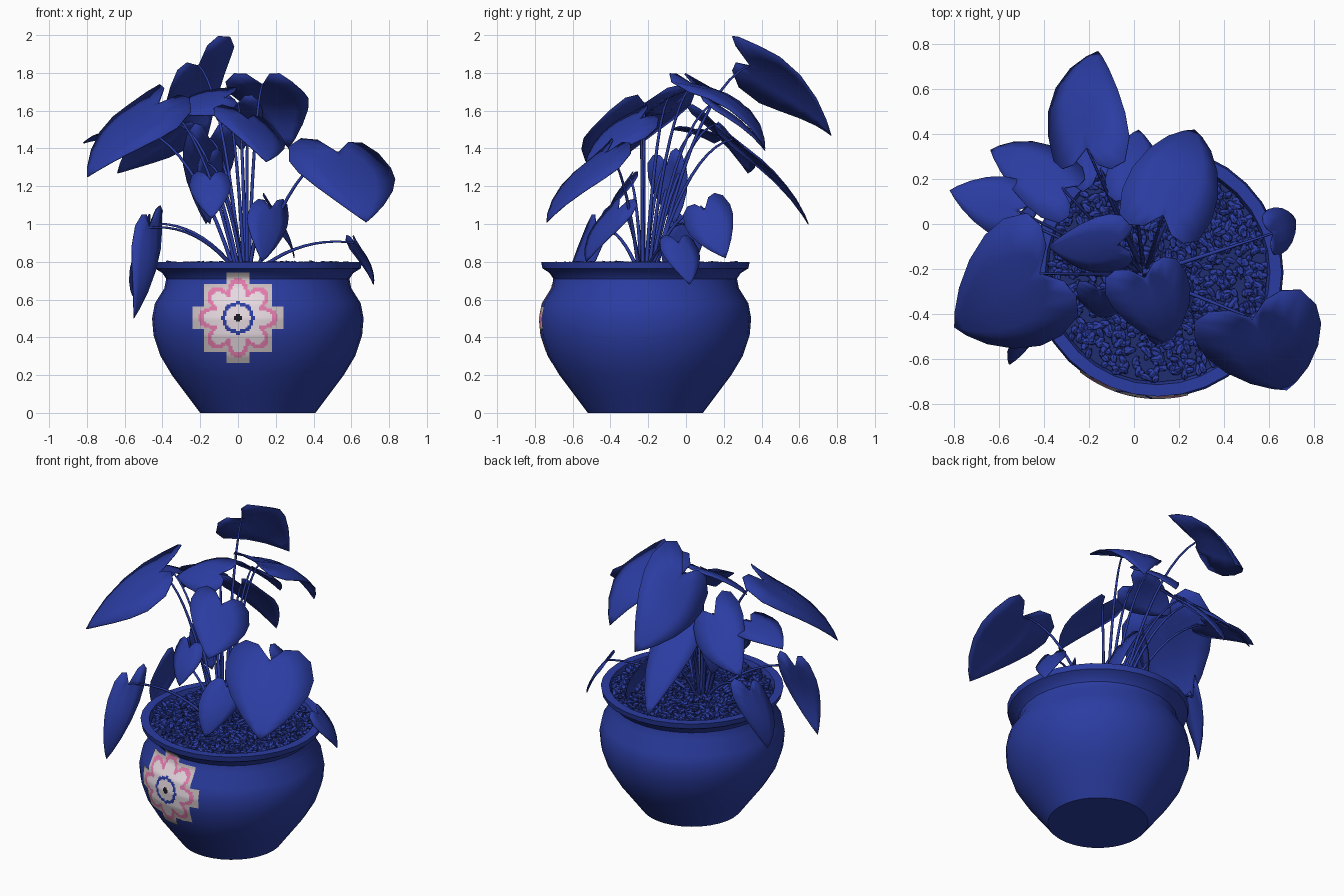
import bpy, bmesh, math, random
from mathutils import Vector, Matrix

random.seed(4)
cube = bpy.data.objects.get("Cube")
if cube:
    bpy.data.objects.remove(cube, do_unlink=True)


def material(name, r, g, b):
    m = bpy.data.materials.new(name)
    m.use_nodes = True
    m.diffuse_color = (r, g, b, 1)
    m.node_tree.nodes["Principled BSDF"].inputs["Base Color"].default_value = (r, g, b, 1)
    return m


BLUE = material("blue", 0.024, 0.046, 0.36)
SOIL = material("dark soil blue", 0.014, 0.026, 0.16)
CREAM = material("pale pinkish white", 0.78, 0.69, 0.74)
PINK = material("pink", 0.78, 0.2, 0.42)
BLACK = material("black", 0.01, 0.01, 0.015)
GREY = material("warm pale grey", 0.62, 0.54, 0.55)

CENTER = Vector((0.105, -0.215, 0))


def finish(name, bm, materials, angle=None):
    mesh = bpy.data.meshes.new(name)
    bm.to_mesh(mesh)
    bm.free()
    ob = bpy.data.objects.new(name, mesh)
    bpy.context.collection.objects.link(ob)
    for m in materials:
        mesh.materials.append(m)
    if angle:
        bpy.ops.object.select_all(action="DESELECT")
        ob.select_set(True)
        bpy.context.view_layer.objects.active = ob
        bpy.ops.object.shade_smooth_by_angle(angle=math.radians(angle))
    return ob


# Pot: lathe of a radius / height profile
OUTER = [(0.305, 0), (0.38, 0.1), (0.455, 0.2), (0.515, 0.3), (0.552, 0.41), (0.56, 0.5),
         (0.545, 0.58), (0.495, 0.66), (0.485, 0.71), (0.505, 0.74), (0.545, 0.765), (0.552, 0.8)]
INNER = [(0.5, 0.8), (0.485, 0.74)]
SIDES = 32


def build_pot():
    bm = bmesh.new()
    rings = []
    for r, z in OUTER + INNER:
        rings.append([bm.verts.new(CENTER + Vector((r * math.cos(a), r * math.sin(a), z)))
                      for a in (math.tau * i / SIDES for i in range(SIDES))])
    for low, high in zip(rings, rings[1:]):
        for i in range(SIDES):
            j = (i + 1) % SIDES
            bm.faces.new((low[i], low[j], high[j], high[i]))
    bm.faces.new(rings[0][::-1])
    finish("pot", bm, [BLUE], 40)


def pot_radius(z):
    for (r0, z0), (r1, z1) in zip(OUTER, OUTER[1:]):
        if z <= z1:
            return r0 + (r1 - r0) * (z - z0) / (z1 - z0)
    return OUTER[-1][0]


# Soil disc and a dense scatter of flattened pebbles
def build_soil():
    bm = bmesh.new()
    bmesh.ops.create_circle(bm, cap_ends=True, segments=SIDES, radius=0.488,
                            matrix=Matrix.Translation(CENTER + Vector((0, 0, 0.765))))
    finish("soil", bm, [SOIL])
    bm = bmesh.new()
    for _ in range(1100):
        r, a = 0.478 * math.sqrt(random.random()), random.uniform(0, math.tau)
        spot = CENTER + Vector((r * math.cos(a), r * math.sin(a), random.uniform(0.765, 0.79)))
        size = Matrix.Diagonal((random.uniform(0.02, 0.036), 0.016, 0.013, 1))
        turn = Matrix.Rotation(random.uniform(0, math.tau), 4, "Z") @ \
            Matrix.Rotation(random.uniform(-0.5, 0.5), 4, "Y")
        bmesh.ops.create_icosphere(bm, subdivisions=1, radius=1,
                                   matrix=Matrix.Translation(spot) @ turn @ size)
    finish("pebbles", bm, [BLUE])


# Painted flower: a thin stepped plate that follows the pot wall
def flower_colour(x, z):
    r = math.hypot(x, z)
    if r < 0.018:
        return 3
    if 0.066 < r < 0.086:
        return 2
    step = math.tau / 8
    a = (math.atan2(z, x) + step / 2) % step - step / 2
    along, across = r * math.cos(a), r * math.sin(a)
    petal = ((along - 0.14) / 0.072) ** 2 + (across / 0.056) ** 2
    heart = ((along - 0.125) / 0.058) ** 2 + (across / 0.038) ** 2
    if r < 0.12 or heart < 1:
        return 0
    return 1 if petal < 1 else 4


def build_flower():
    bm = bmesh.new()
    count, cell, mid = 48, 0.01, 0.503
    grid = {}

    def vert(i, j):
        if (i, j) not in grid:
            x, z = (i - count / 2) * cell, (j - count / 2) * cell + mid
            y = CENTER.y - math.sqrt(pot_radius(z) ** 2 - (x - CENTER.x) ** 2) - 0.004
            grid[i, j] = bm.verts.new((x, y, z))
        return grid[i, j]

    for i in range(count):
        for j in range(count):
            x, z = (i + 0.5 - count / 2) * cell, (j + 0.5 - count / 2) * cell
            near, far = sorted((abs(x), abs(z)))
            if far > 0.18 and near > 0.06:
                continue
            f = bm.faces.new((vert(i, j), vert(i + 1, j), vert(i + 1, j + 1), vert(i, j + 1)))
            f.material_index = flower_colour(x, z)
    finish("painted_flower", bm, [CREAM, PINK, BLUE, BLACK, GREY], 60)


# Heart-shaped leaf: outline across (u) and along (v), arched and folded at the midrib
HEART = [(0, 0), (0.3, -0.17), (0.6, -0.2), (0.88, -0.1), (1, 0.12), (0.95, 0.32),
         (0.76, 0.54), (0.48, 0.75), (0.2, 0.91), (0, 1)]


def build_leaf(name, notch, tip, side, arch):
    along = tip - notch
    normal = side.cross(along).normalized()
    if normal.z < 0:
        normal, side = -normal, -side
    bm = bmesh.new()

    def point(u, v):
        t = min(max(v, 0), 1)
        lift = arch * along.length * t * (1 - t) - 0.16 * side.length * u * u
        return bm.verts.new(notch + along * v + side * u + normal * lift)

    for sign in (1, -1):
        rows = []
        for k, (u, v) in enumerate(HEART):
            rib = k / (len(HEART) - 1)
            rows.append([point(sign * u * s, rib + (v - rib) * s) for s in (0, 0.5, 1)])
        for a, b in zip(rows, rows[1:]):
            for i in range(2):
                quad = (a[i], a[i + 1], b[i + 1], b[i])
                bm.faces.new(quad if sign > 0 else quad[::-1])
    bmesh.ops.remove_doubles(bm, verts=bm.verts, dist=0.0005)
    ob = finish(name, bm, [BLUE], 50)
    thick = ob.modifiers.new("thickness", "SOLIDIFY")
    thick.thickness = 0.005


# Stem: thin arching tube from the soil to the leaf notch
def build_stem(name, notch):
    root = Vector((0.04 + 0.12 * notch.x, -0.2 + 0.12 * notch.y, 0.76))
    bend = root.lerp(notch, 0.45)
    bend.z = root.z + (notch.z - root.z) * 0.85 + 0.06
    curve = bpy.data.curves.new(name, "CURVE")
    curve.dimensions = "3D"
    curve.bevel_depth = 0.009
    curve.bevel_resolution = 1
    line = curve.splines.new("POLY")
    line.points.add(10)
    for k, p in enumerate(line.points):
        t = k / 10
        spot = root.lerp(bend, t).lerp(bend.lerp(notch, t), t)
        p.co = (*spot, 1)
        p.radius = 1.2 - 0.6 * t
    curve.materials.append(BLUE)
    bpy.context.collection.objects.link(bpy.data.objects.new(name, curve))


# Each leaf: notch, tip, half-width vector
UPPER_LEAVES = {
    "right_front": ((.53, -.42, 1.38), (.68, -.74, 1.01), (.27, .08, -.02)),
    "left_large": ((-.42, -.22, 1.64), (-.8, -.46, 1.25), (.13, -.26, -.06)),
    "left_upper": ((-.52, .06, 1.5), (-.82, .15, 1.43), (-.04, -.13, .02)),
    "back_top": ((-.21, .34, 1.84), (-.16, .77, 1.47), (.18, 0, .15)),
    "back_right": ((.13, .04, 1.74), (.27, .42, 1.4), (.2, -.07, 0)),
    "back_middle": ((0, .15, 1.64), (.02, .42, 1.39), (.13, -.02, 0)),
    "front_top": ((.05, -.24, 1.56), (.15, -.53, 1.33), (.18, .05, -.06)),
    "back_left": ((-.32, .16, 1.53), (-.64, .33, 1.27), (.06, .14, -.1)),
    "crown": ((-.07, -.09, 1.67), (-.38, -.1, 1.58), (0, .13, .07)),
}
LOWER_LEAVES = {
    "left_hanging": ((-.47, -.48, .98), (-.55, -.6, .5), (.08, .08, .04)),
    "left_low": ((-.47, 0, 1), (-.56, -.06, .62), (.05, .12, .04)),
    "right_low": ((.62, -.04, .9), (.72, .02, .68), (.03, -.1, 0)),
    "front_low": ((.17, -.36, 1.08), (.13, -.53, .8), (.11, .08, 0)),
    "front_middle": ((-.15, -.3, 1.24), (-.14, -.42, 1.03), (.11, -.02, 0)),
    "back_hanging": ((-.15, .25, 1.45), (-.17, .65, 1), (.14, .03, 0)),
    "back_low": ((.18, .1, 1.08), (.3, .21, .82), (-.02, .12, .06)),
    "inner": ((-.16, -.1, 1.32), (-.15, -.06, 1), (.07, .1, .03)),
}
STRONG_ARCH = {"back_top": 0.55, "back_right": 0.65}

build_pot()
build_soil()
build_flower()
for label, data in (UPPER_LEAVES | LOWER_LEAVES).items():
    notch, tip, side = map(Vector, data)
    build_leaf(label + "_leaf", notch, tip, side, STRONG_ARCH.get(label, 0.3))
    build_stem(label + "_stem", notch)
